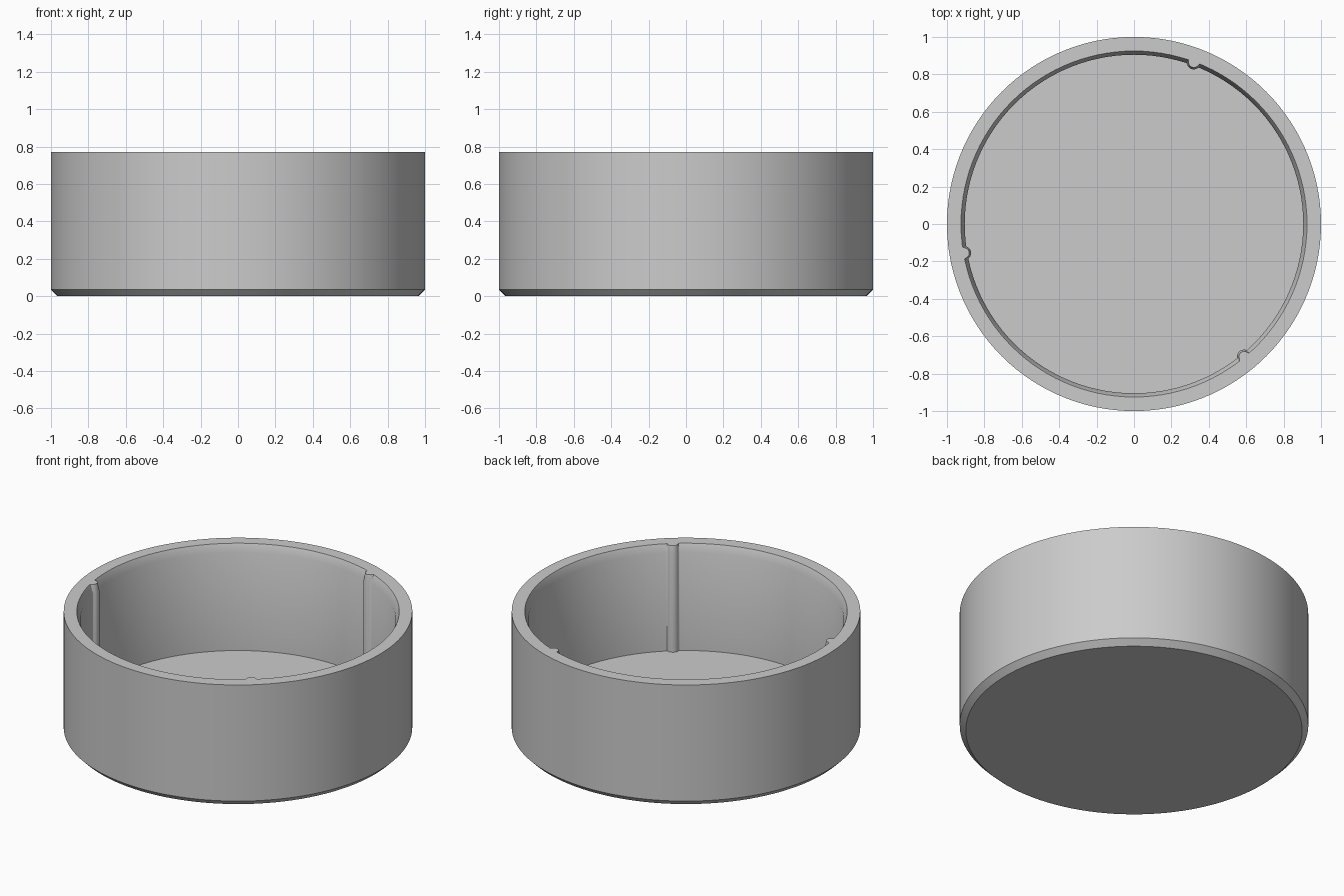
import bpy, bmesh, math

if "Cube" in bpy.data.objects:
    bpy.data.objects.remove(bpy.data.objects["Cube"])

HEIGHT, FLOOR, BEVEL = 0.77, 0.10, 0.035
RIBS = [math.radians(a) for a in (69.7, 189.7, 309.7)]
RIB_SPAN = 0.044  # half angle covered by each rib

# Angles around the cup, with finer steps across the ribs
angles = [2 * math.pi * i / 120 for i in range(120)]
angles = [a for a in angles if all(abs(a - r) > RIB_SPAN + 0.01 for r in RIBS)]
for r in RIBS:
    angles += [r + RIB_SPAN * i / 10 for i in range(-10, 11)]
angles.sort()


def inner(wall, centre, rib):
    """Radius of the inside outline: a round wall with half-round ribs."""
    def radius(a):
        d = min(abs(a - r) for r in RIBS)
        under = rib ** 2 - (centre * math.sin(d)) ** 2
        if d < 0.2 and under > 0:
            return min(wall, centre * math.cos(d) - math.sqrt(under))
        return wall
    return radius


def circle(r):
    return lambda a: r


# Outline and height of each ring, from the underside up, over the rim and down inside
inside = inner(0.905, 0.921, 0.037)
rings = [
    (circle(1 - BEVEL), 0), (circle(1), BEVEL), (circle(1), HEIGHT),
    (inner(0.925, 0.923, 0.029), HEIGHT), (inside, HEIGHT - 0.05), (inside, FLOOR),
]

bm = bmesh.new()
loops = [[bm.verts.new((f(a) * math.cos(a), f(a) * math.sin(a), z)) for a in angles]
         for f, z in rings]
n = len(angles)
for low, high in zip(loops, loops[1:]):
    for i in range(n):
        j = (i + 1) % n
        bm.faces.new((low[i], low[j], high[j], high[i]))
bm.faces.new(loops[0][::-1])  # underside
bm.faces.new(loops[-1])       # inside floor

mesh = bpy.data.meshes.new("round_cup")
bm.to_mesh(mesh)
bm.free()
cup = bpy.data.objects.new("round_cup", mesh)
bpy.context.collection.objects.link(cup)

# Plain grey
grey = bpy.data.materials.new("plain grey")
grey.diffuse_color = (0.6, 0.6, 0.6, 1)
grey.use_nodes = True
grey.node_tree.nodes["Principled BSDF"].inputs["Base Color"].default_value = grey.diffuse_color
mesh.materials.append(grey)

bpy.context.view_layer.objects.active = cup
cup.select_set(True)
bpy.ops.object.shade_smooth_by_angle(angle=math.radians(30))
